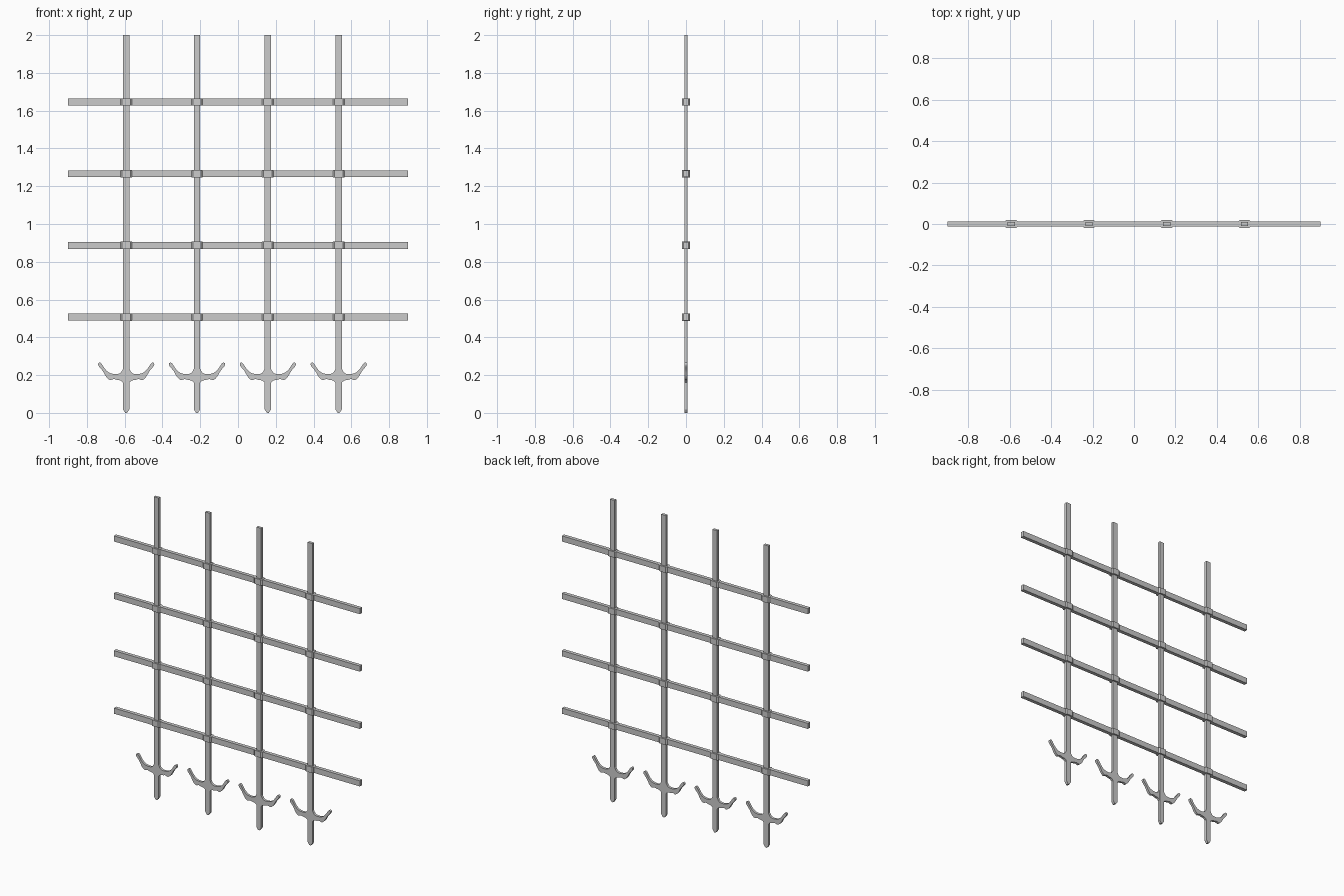
import bpy, bmesh
from mathutils import Vector

if "Cube" in bpy.data.objects:
    bpy.data.objects.remove(bpy.data.objects["Cube"])

XS = [-0.592, -0.217, 0.158, 0.533]   # upright centres
ZS = [0.507, 0.887, 1.266, 1.646]     # crossbar centres


def prism(name, outline, axis, lo, hi):
    """Extrude a 2D outline: axis 'y' uses (x, z) points, axis 'z' uses (x, y)."""
    def p(a, b, t):
        return (a, t, b) if axis == 'y' else (a, b, t)
    bm = bmesh.new()
    near = [bm.verts.new(p(a, b, lo)) for a, b in outline]
    far = [bm.verts.new(p(a, b, hi)) for a, b in outline]
    bm.faces.new(near)
    bm.faces.new(far)
    n = len(outline)
    for i in range(n):
        j = (i + 1) % n
        bm.faces.new((near[i], near[j], far[j], far[i]))
    bmesh.ops.recalc_face_normals(bm, faces=bm.faces)
    me = bpy.data.meshes.new(name)
    bm.to_mesh(me)
    bm.free()
    ob = bpy.data.objects.new(name, me)
    bpy.context.collection.objects.link(ob)
    return ob


def smooth_path(pts, steps=4):
    """Catmull-Rom interpolation through 2D points."""
    v = [Vector(q) for q in pts]
    v = [v[0]] + v + [v[-1]]
    out = []
    for a, b, c, d in zip(v, v[1:], v[2:], v[3:]):
        for k in range(steps):
            t = k / steps
            out.append(0.5 * (2*b + (c - a)*t + (2*a - 5*b + 4*c - d)*t*t
                              + (3*b - a - 3*c + d)*t**3))
    return [tuple(q) for q in out] + [tuple(pts[-1])]


def place(ob, x, z):
    ob.location = (x, 0, z)


# Half outline of the upturned barbs, bottom root out to the tip and back
half = smooth_path([(0.016, 0.160), (0.030, 0.171), (0.050, 0.175),
                    (0.066, 0.179), (0.086, 0.174), (0.106, 0.191),
                    (0.124, 0.222), (0.146, 0.249), (0.147, 0.263),
                    (0.134, 0.264), (0.110, 0.230), (0.086, 0.211),
                    (0.054, 0.205), (0.030, 0.212), (0.016, 0.235)])
barb_outline = half + [(-x, z) for x, z in reversed(half)]

# Upright with a pointed foot
upright_outline = [(-0.017, 2.0), (-0.017, 0.018), (-0.005, 0.0),
                   (0.005, 0.0), (0.017, 0.018), (0.017, 2.0)]

# Collar cross-section: chamfered block seen from above
quarter = [(0.030, 0.013), (0.022, 0.020)]
collar_outline = (quarter + [(-x, y) for x, y in reversed(quarter)]
                  + [(-x, -y) for x, y in quarter]
                  + [(x, -y) for x, y in reversed(quarter)])

for x in XS:
    place(prism("upright", upright_outline, 'y', -0.009, 0.009), x, 0)
    barb = prism("barb", barb_outline, 'y', -0.008, 0.008)
    place(barb, x, 0)
    bpy.ops.object.select_all(action='DESELECT')
    barb.select_set(True)
    bpy.context.view_layer.objects.active = barb
    bpy.ops.object.shade_smooth_by_angle()
    # Collars where the bars cross
    for z in ZS:
        place(prism("collar", collar_outline, 'z', -0.0195, 0.0195), x, z)

# Crossbars
for z in ZS:
    bar = prism("crossbar", [(-0.9, -0.012), (0.9, -0.012), (0.9, 0.012),
                             (-0.9, 0.012)], 'z', -0.0185, 0.0185)
    place(bar, 0, z)
